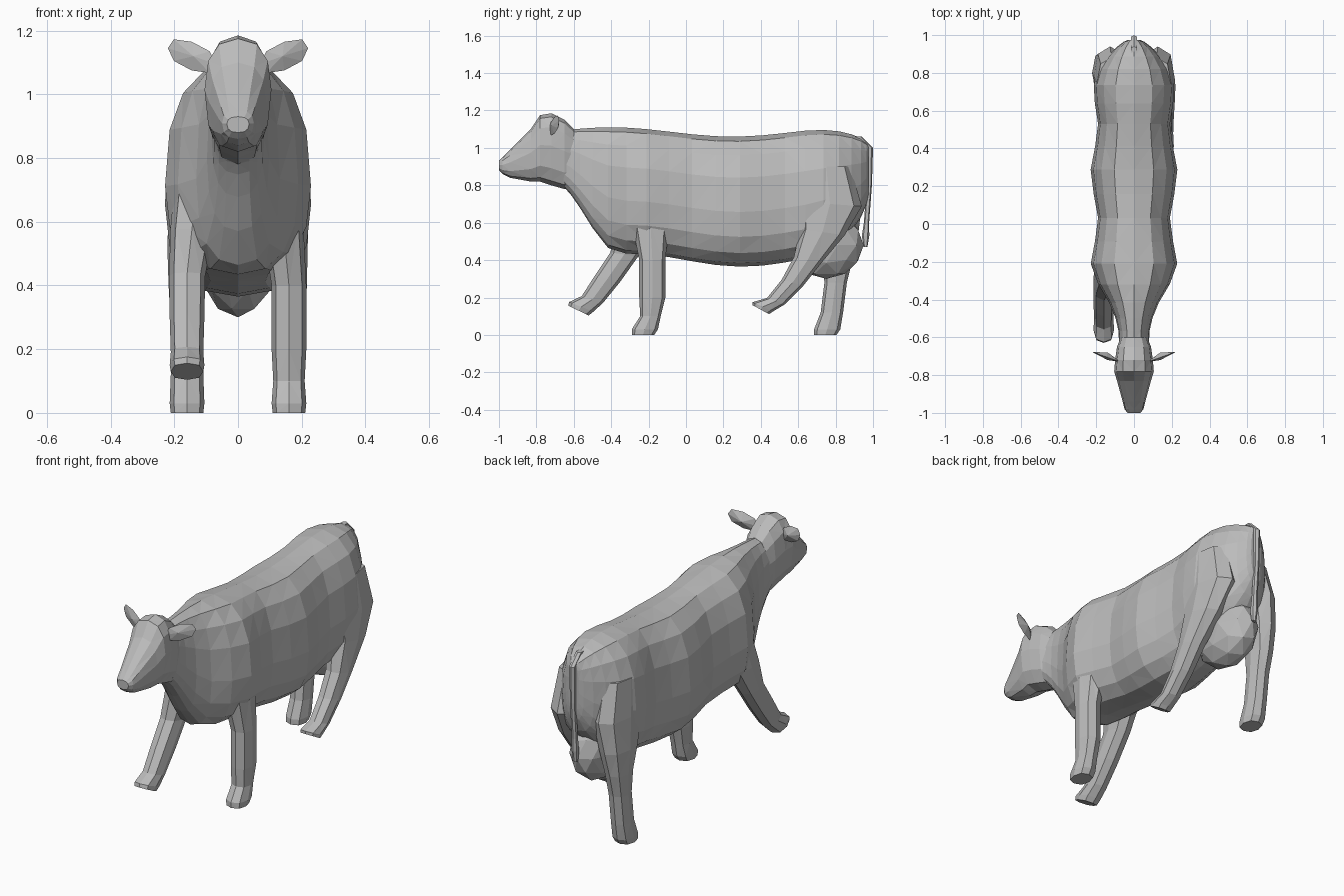
import bpy, bmesh
from math import sin, cos, pi, sqrt, copysign
from mathutils import Matrix

cube = bpy.data.objects.get("Cube")
if cube:
    bpy.data.objects.remove(cube, do_unlink=True)

grey = bpy.data.materials.new("plain grey")
grey.use_nodes = True
grey.diffuse_color = (.5, .5, .5, 1)
shader = next(n for n in grey.node_tree.nodes if n.type == 'BSDF_PRINCIPLED')
shader.inputs["Base Color"].default_value = grey.diffuse_color
shader.inputs["Roughness"].default_value = .8


def make_object(name, bm):
    """Turn a bmesh into a flat-shaded, triangulated grey object."""
    bmesh.ops.recalc_face_normals(bm, faces=bm.faces[:])
    bmesh.ops.triangulate(bm, faces=bm.faces[:], quad_method='SHORT_EDGE')
    mesh = bpy.data.meshes.new(name)
    bm.to_mesh(mesh)
    bm.free()
    mesh.materials.append(grey)
    obj = bpy.data.objects.new(name, mesh)
    bpy.context.collection.objects.link(obj)


def loft(name, rings):
    """Skin a list of point rings and cap both ends."""
    bm = bmesh.new()
    loops = [[bm.verts.new(point) for point in ring] for ring in rings]
    sides = len(loops[0])
    for a, b in zip(loops, loops[1:]):
        for i in range(sides):
            j = (i + 1) % sides
            bm.faces.new((a[i], a[j], b[j], b[i]))
    bm.faces.new(loops[0])
    bm.faces.new(loops[-1])
    make_object(name, bm)


def smooth(t):
    t = min(max(t, 0), 1)
    return t * t * (3 - 2 * t)


def mix(a, b, t):
    return a + (b - a) * t


def rounded(sides):
    """Unit circle pushed slightly towards a square."""
    def push(v):
        return copysign(abs(v) ** .82, v)
    angles = [2 * pi * i / sides for i in range(sides)]
    return [(push(cos(t)), push(sin(t))) for t in angles]


def upright_ring(y, low, high, half, waist, sides):
    """Section across the body, widest at the waist fraction of its height."""
    middle = mix(low, high, waist)
    return [(half * c, y, middle + s * (high - middle if s > 0 else middle - low))
            for c, s in rounded(sides)]


def trunk_ring(y):
    """Trunk section from its top line, belly line, flanks, neck and rump."""
    high = 1.085 + .025 * cos(pi * (y + .4) / .65)
    low = .4 - .035 * cos(pi * (y - .3) / .6)
    half = .21 + .02 * cos(4 * pi * (y - .27))
    low = mix(low, .81, smooth((-y - .35) / .35))
    half = mix(half, .08, smooth((-y - .2) / .4))
    rump = sqrt(1 - (max(y - .6, 0) / .38) ** 2)
    return upright_ring(y, mix(.8, low, rump), mix(1, high, rump),
                        half * rump, .42, sides=16)


def limb(name, side, path, tilt=0, girth=.03, sides=8):
    """Loft along (y, z, radius) points; rings tilt more towards the end."""
    rings = []
    for i, (y, z, radius) in enumerate(path):
        angle = tilt * i / (len(path) - 1)
        x = side * mix(.16, .12, smooth((z - .4) / .4))
        half = girth + radius * .35
        rings.append([(x + half * s,
                       y - radius * c * cos(angle),
                       z + radius * c * sin(angle)) for c, s in rounded(sides)])
    loft(name, rings)


# Trunk and neck, with sections closer together at both ends
STEPS = 20
loft("body", [trunk_ring(.16 - .815 * cos(pi * i / STEPS))
              for i in range(STEPS + 1)])

# Head: y, bottom, top, half width
head = ((-.6, .79, 1.1, .07), (-.65, .78, 1.15, .09), (-.72, .8, 1.185, .1),
        (-.78, .82, 1.175, .105), (-.83, .82, 1.1, .09),
        (-.94, .84, .99, .06), (-.98, .86, .95, .05), (-1, .88, .93, .035))
loft("head", [upright_ring(*section, waist=.55, sides=12) for section in head])

# Ears: thin leaves rising and sweeping back towards the tip
for side, label in ((1, "left"), (-1, "right")):
    bm = bmesh.new()
    rim = []
    for c, s in rounded(8):
        x = .145 + .075 * c
        rim.append(bm.verts.new((side * x, .35 * x - .755,
                                 1.12 + .045 * s + .025 * c)))
    for y in (-.72, -.68):
        ridge = bm.verts.new((side * .14, y, 1.12))
        for i, corner in enumerate(rim):
            bm.faces.new((rim[i - 1], corner, ridge))
    make_object(label + "_ear", bm)

# Front legs: left one planted, right one stepping forward
limb("front_left_leg", 1, (
    (-.2, .8, .1), (-.19, .6, .1), (-.18, .4, .07), (-.18, .2, .07),
    (-.19, .1, .055), (-.22, .03, .07), (-.23, 0, .06)))
limb("front_right_leg", -1, (
    (-.2, .8, .12), (-.27, .57, .11), (-.33, .43, .075), (-.42, .3, .07),
    (-.5, .19, .06), (-.56, .15, .07), (-.575, .13, .06)), tilt=.45)

# Hind legs: left one lifted forward, right one planted
limb("hind_left_leg", 1, (
    (.75, .9, .13), (.77, .7, .17), (.73, .55, .12), (.65, .4, .075),
    (.57, .28, .06), (.48, .18, .05), (.41, .15, .06), (.4, .135, .05)), tilt=.5)
limb("hind_right_leg", -1, (
    (.75, .9, .13), (.78, .7, .16), (.8, .53, .12), (.81, .4, .08),
    (.8, .28, .06), (.78, .12, .06), (.755, .03, .07), (.745, 0, .06)))

# Udder: rounded bag between the hind legs
bm = bmesh.new()
bmesh.ops.create_icosphere(
    bm, subdivisions=2, radius=1,
    matrix=Matrix.Translation((0, .75, .48)) @ Matrix.Diagonal((.12, .2, .18, 1)))
make_object("udder", bm)

# Tail with a small tuft
limb("tail", 0, (
    (.92, 1.06, .02), (.98, 1, .02), (.98, .8, .014), (.965, .6, .014),
    (.96, .53, .02), (.96, .47, .01)), girth=.01, sides=6)
